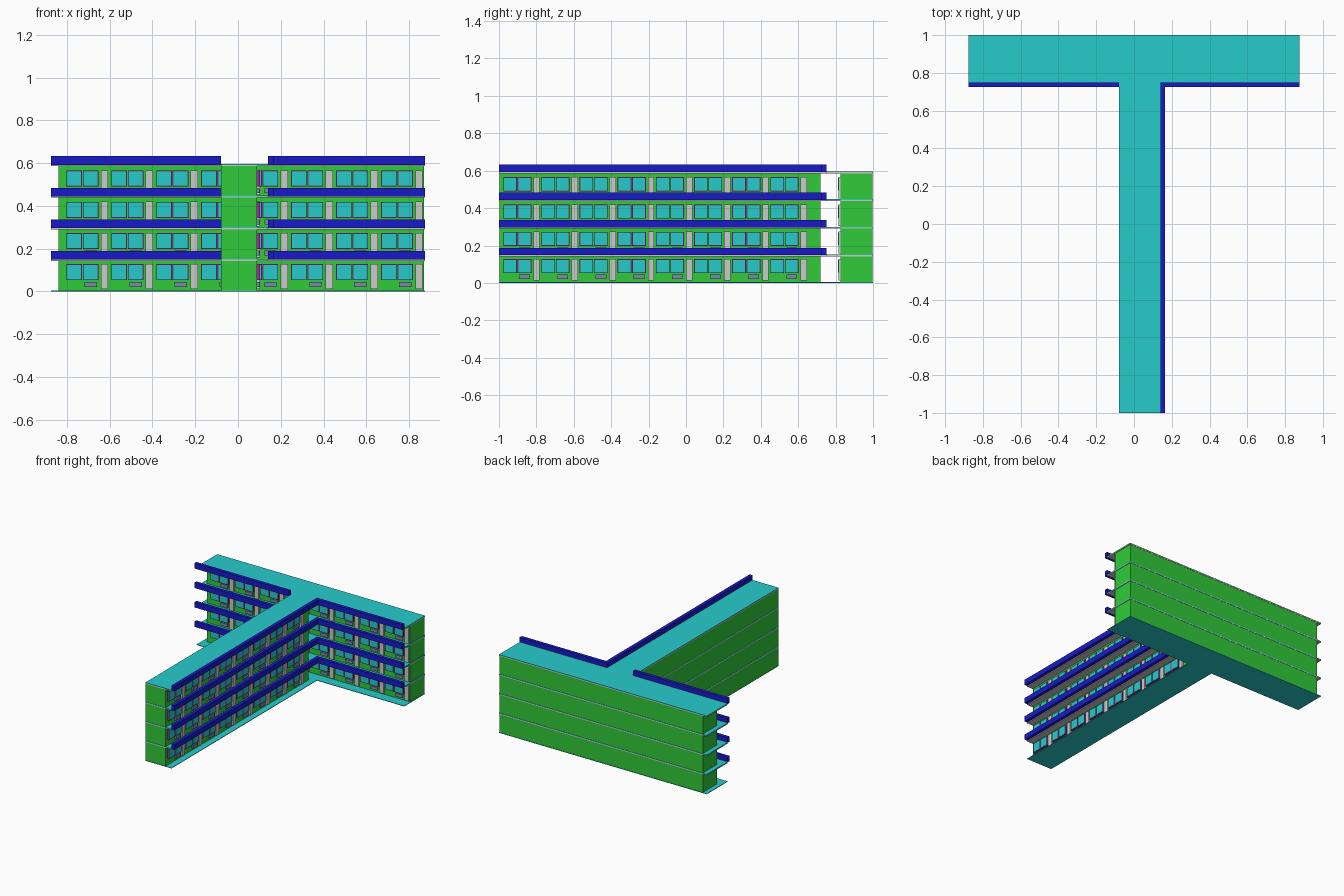
import bpy, bmesh
from mathutils import Matrix, Vector

if "Cube" in bpy.data.objects:
    bpy.data.objects.remove(bpy.data.objects["Cube"])

FLOORS, PITCH = 4, 0.148
GREEN, CYAN = (0.03, 0.6, 0.04, 1), (0.02, 0.6, 0.6, 1)
BLUE, PURPLE, SLATE = (0.01, 0.01, 0.6, 1), (0.35, 0.02, 0.4, 1), (0.2, 0.25, 0.4, 1)


def finish(name, bm, color):
    me = bpy.data.meshes.new(name)
    bmesh.ops.recalc_face_normals(bm, faces=bm.faces)
    bm.to_mesh(me)
    bm.free()
    ob = bpy.data.objects.new(name, me)
    bpy.context.collection.objects.link(ob)
    if color:
        mat = bpy.data.materials.get(name) or bpy.data.materials.new(name)
        mat.diffuse_color = color
        mat.use_nodes = True
        mat.node_tree.nodes["Principled BSDF"].inputs["Base Color"].default_value = mat.diffuse_color
        me.materials.append(mat)
    return ob


def boxes(name, items, color=None):
    """One object made of axis-aligned boxes given as (low corner, high corner)."""
    bm = bmesh.new()
    for lo, hi in items:
        lo, hi = Vector(lo), Vector(hi)
        m = Matrix.Translation((lo + hi) / 2) @ Matrix.Diagonal((*(hi - lo), 1))
        bmesh.ops.create_cube(bm, size=1, matrix=m)
    return finish(name, bm, color)


def slab(name, z0, z1, color=None):
    """T-shaped floor plate."""
    outline = [(-0.875, 1), (-0.875, 0.75), (-0.08, 0.75), (-0.08, -1),
               (0.14, -1), (0.14, 0.75), (0.875, 0.75), (0.875, 1)]
    bm = bmesh.new()
    face = bm.faces.new([bm.verts.new((x, y, z0)) for x, y in outline])
    ext = bmesh.ops.extrude_face_region(bm, geom=[face])
    verts = [v for v in ext["geom"] if isinstance(v, bmesh.types.BMVert)]
    bmesh.ops.translate(bm, verts=verts, vec=(0, 0, z1 - z0))
    return finish(name, bm, color)


# floor plates: grey concrete with a coloured topping
for k in range(FLOORS + 1):
    z = PITCH * k
    if k:
        slab(f"floor_slab_{k}", z - 0.006, z)
    slab(f"floor_topping_{k}", z, z + 0.004, CYAN)

# storey walls
walls, rails = [], []
for k in range(FLOORS):
    z0, z1 = PITCH * k + 0.004, PITCH * (k + 1) - 0.006
    walls.append(((-0.84, 0.827, z0), (0.87, 0.998, z1)))
    walls.append(((-0.079, -0.998, z0), (0.09, 0.72, z1)))
    # gallery parapets around the plate edges
    r0, r1 = PITCH * (k + 1), PITCH * (k + 1) + 0.04
    rails.append(((-0.875, 0.725, r0), (-0.08, 0.75, r1)))
    rails.append(((0.14, 0.725, r0), (0.875, 0.75, r1)))
    rails.append(((0.14, -1, r0), (0.165, 0.725, r1)))
boxes("walls", walls, GREEN)
boxes("parapets", rails, BLUE)

# repeating facade bays: two windows, a vent and a door
parts = {"window_frames": [], "window_glass": [], "doors": [], "vents": []}


def on_bar(u0, u1, z0, z1, d):
    return (u0, 0.828 - d, z0), (u1, 0.828, z1)


def on_stem(u0, u1, z0, z1, d):
    return (0.089, u0, z0), (0.089 + d, u1, z1)


for place, start, step in ((on_bar, -0.803, 0.2103), (on_stem, -0.977, 0.204)):
    for k in range(FLOORS):
        z = 0.146 * k
        for i in range(8):
            u = start + step * i
            for w in (u, u + 0.077):
                parts["window_frames"].append(place(w, w + 0.073, z + 0.052, z + 0.127, 0.013))
                parts["window_glass"].append(place(w + 0.004, w + 0.069, z + 0.056, z + 0.123, 0.015))
            parts["vents"].append(place(u + 0.085, u + 0.143, z + 0.021, z + 0.044, 0.012))
            parts["doors"].append(place(u + 0.161, u + 0.195, z + 0.012, z + 0.128, 0.013))

for name, color in (("window_frames", PURPLE), ("window_glass", CYAN),
                    ("doors", None), ("vents", SLATE)):
    boxes(name, parts[name], color)
